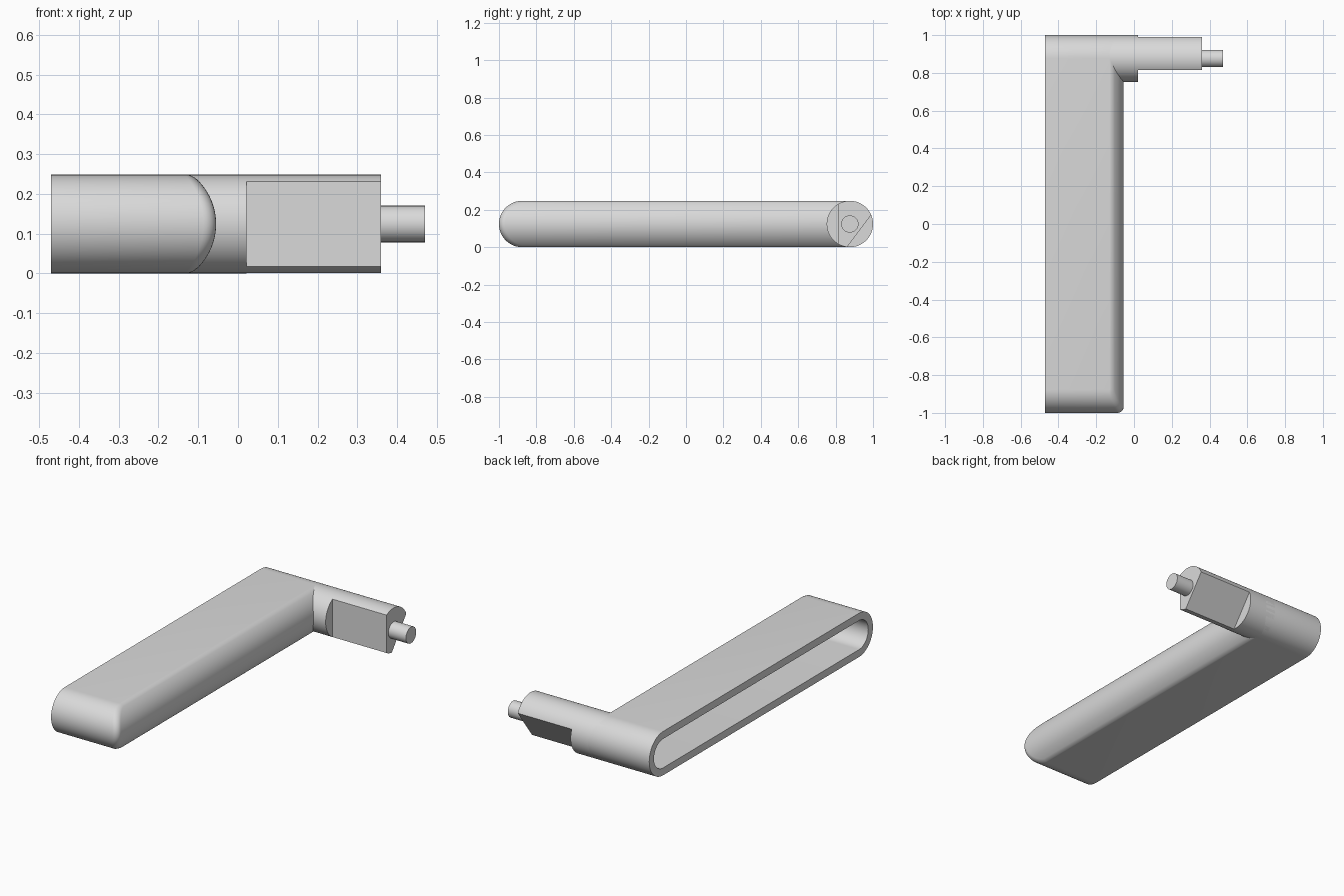
import bpy, bmesh, math
from mathutils import Vector, Matrix

cube = bpy.data.objects.get("Cube")
if cube:
    bpy.data.objects.remove(cube, do_unlink=True)

R = 0.124             # half thickness of handle and shaft
AXIS_Y = 1 - R        # y of the shaft axis
OPEN_X = -0.47        # open side of the handle
SIDE_X = -0.055       # crest of the bulging side
BULGE = 0.155         # radius of the bulging side
N = 28                # segments per half circle

grey = bpy.data.materials.new("satin_grey")
grey.use_nodes = True
grey.diffuse_color = (0.7, 0.7, 0.7, 1)
grey.node_tree.nodes["Principled BSDF"].inputs["Base Color"].default_value = (0.7, 0.7, 0.7, 1)


def finish(bm, name):
    bmesh.ops.recalc_face_normals(bm, faces=bm.faces[:])
    mesh = bpy.data.meshes.new(name)
    bm.to_mesh(mesh)
    bm.free()
    mesh.materials.append(grey)
    obj = bpy.data.objects.new(name, mesh)
    bpy.context.collection.objects.link(obj)
    bpy.ops.object.select_all(action='DESELECT')
    obj.select_set(True)
    bpy.context.view_layer.objects.active = obj
    bpy.ops.object.shade_smooth_by_angle(angle=math.radians(25))
    return obj


def bulge_x(z):
    return SIDE_X - BULGE + math.sqrt(BULGE ** 2 - (z - R) ** 2)


def ring(bm, inset, x_at):
    """Rounded-end outline; inset and x may vary around it."""
    verts = []
    for cy, start in ((-AXIS_Y, math.pi / 2), (AXIS_Y, 1.5 * math.pi)):
        for i in range(N + 1):
            a = start + math.pi * i / N
            r = R - inset(a)
            y, z = cy + r * math.cos(a), R + r * math.sin(a)
            verts.append(bm.verts.new((x_at(a, z), y, z)))
    return verts


def cap(bm, verts):
    for i in range(N):
        bm.faces.new((verts[i], verts[i + 1], verts[2 * N - i], verts[2 * N + 1 - i]))


# Hollow handle: cavity, rim, outer wall, rounded edge, bulging side
def fillet(a):
    return 0.012 + 0.02 * abs(math.cos(a))


bm = bmesh.new()
WALL = 0.042
rings = [
    ring(bm, lambda a: WALL, lambda a, z: bulge_x(z) - WALL),
    ring(bm, lambda a: WALL, lambda a, z: OPEN_X),
    ring(bm, lambda a: 0, lambda a, z: OPEN_X),
]
STEPS = 6
for k in range(STEPS + 1):
    t = math.pi / 2 * k / STEPS
    rings.append(ring(bm,
                      lambda a: fillet(a) * (1 - math.cos(t)),
                      lambda a, z: bulge_x(z) - fillet(a) * (1 - math.sin(t))))
for lower, upper in zip(rings, rings[1:]):
    for i in range(len(lower)):
        j = (i + 1) % len(lower)
        bm.faces.new((lower[i], lower[j], upper[j], upper[i]))
cap(bm, rings[0])
cap(bm, rings[-1])
finish(bm, "handle")


# Round parts along the shaft axis, optionally cut by flats
def rod(name, x0, x1, radius, flats=()):
    bm = bmesh.new()
    place = Matrix.Translation(((x0 + x1) / 2, AXIS_Y, R)) @ Matrix.Rotation(math.pi / 2, 4, 'Y')
    bmesh.ops.create_cone(bm, cap_ends=True, segments=2 * N, radius1=radius,
                          radius2=radius, depth=x1 - x0, matrix=place)
    for direction in flats:
        normal = Vector(direction).normalized()
        geom = bm.verts[:] + bm.edges[:] + bm.faces[:]
        cut = bmesh.ops.bisect_plane(bm, geom=geom, plane_no=normal, clear_outer=True,
                                     plane_co=Vector((0, AXIS_Y, R)) + normal * R / 2)
        edges = [e for e in cut["geom_cut"] if isinstance(e, bmesh.types.BMEdge)]
        bmesh.ops.edgeloop_fill(bm, edges=edges)
    return finish(bm, name)


rod("shaft_collar", -0.15, 0.022, R)
rod("flatted_shaft", 0.022, 0.36, R, flats=((0, -1, 0), (0, 0.8, -0.6)))
rod("end_pin", 0.36, 0.47, 0.046)
